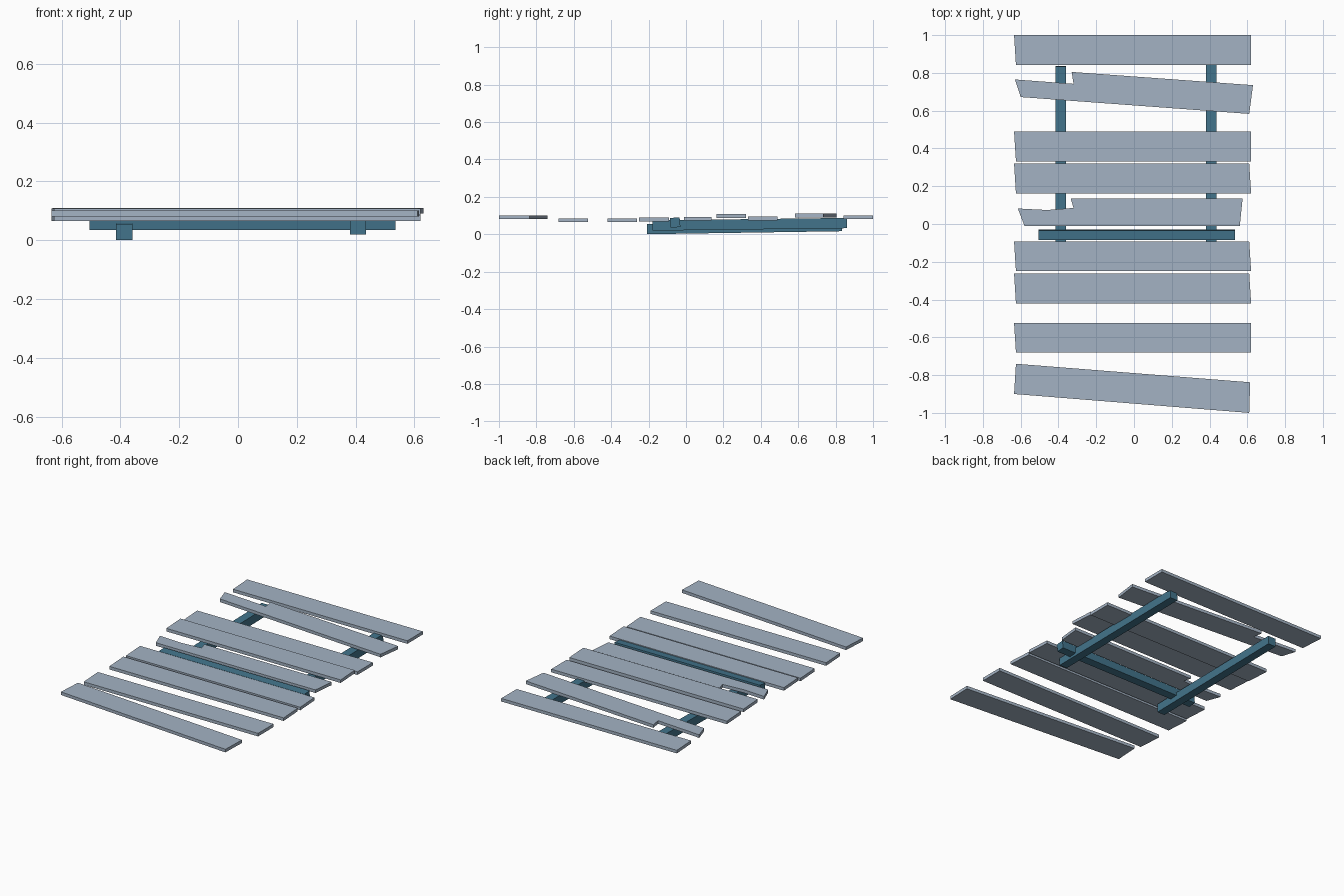
import bpy
import bmesh
from mathutils import Matrix, Vector

cube = bpy.data.objects.get("Cube")
if cube:
    bpy.data.objects.remove(cube, do_unlink=True)


def make_material(name, color):
    mat = bpy.data.materials.new(name)
    mat.use_nodes = True
    mat.diffuse_color = color
    mat.node_tree.nodes["Principled BSDF"].inputs["Base Color"].default_value = color
    return mat


plank_mat = make_material("pale grey blue wood", (0.37, 0.45, 0.55, 1))
beam_mat = make_material("deep teal blue wood", (0.055, 0.175, 0.26, 1))


def finish(name, bm, mat):
    bmesh.ops.recalc_face_normals(bm, faces=bm.faces)
    mesh = bpy.data.meshes.new(name)
    bm.to_mesh(mesh)
    bm.free()
    mesh.materials.append(mat)
    obj = bpy.data.objects.new(name, mesh)
    bpy.context.collection.objects.link(obj)
    return obj


def board(name, outline, z, thick=0.02):
    """Extrude a flat outline upwards into a board."""
    bm = bmesh.new()
    face = bm.faces.new([bm.verts.new((x, y, z)) for x, y in outline])
    up = bmesh.ops.extrude_face_region(bm, geom=[face])["geom"]
    bmesh.ops.translate(bm, vec=(0, 0, thick),
                        verts=[v for v in up if isinstance(v, bmesh.types.BMVert)])
    return finish(name, bm, plank_mat)


def beam(name, start, end, size=0.055, roll=0.0):
    """Square beam running between two centre points."""
    start, end = Vector(start), Vector(end)
    axis = (end - start).normalized()
    side = axis.cross(Vector((0, 0, 1))).normalized()
    turn = Matrix((side, axis, side.cross(axis))).transposed().to_4x4()
    bm = bmesh.new()
    bmesh.ops.create_cube(bm, size=1, matrix=Matrix.Translation((start + end) / 2) @ turn
                          @ Matrix.Rotation(roll, 4, "Y")
                          @ Matrix.Diagonal((size, (end - start).length, size, 1)))
    return finish(name, bm, beam_mat)


# Straight planks: back edge y, underside z, right-hand back corner x
width = 0.158
for i, (y, z, x) in enumerate([
        (1.0, 0.081, 0.62), (0.49, 0.075, 0.62), (0.32, 0.088, 0.61),
        (-0.092, 0.069, 0.61), (-0.262, 0.065, 0.61), (-0.523, 0.065, 0.62)]):
    board(f"plank_{i + 1}", [(-0.635, y), (x, y), (0.62, y - width),
                             (-0.625, y - width)], z)

# Skewed front plank
board("skewed_front_plank", [(-0.625, -0.74), (0.615, -0.838), (0.61, -1.0),
                             (-0.635, -0.9)], 0.081)

# Split planks with a broken-off corner
board("split_back_plank", [(-0.63, 0.765), (-0.32, 0.742), (-0.33, 0.805),
                           (0.63, 0.735), (0.61, 0.583), (-0.6, 0.672)], 0.09)
board("split_middle_plank", [(-0.615, 0.082), (-0.46, 0.074), (-0.32, 0.085), (-0.335, 0.135),
                             (0.575, 0.135), (0.56, -0.01), (-0.58, -0.01)], 0.073)

# Supporting beams beneath
beam("right_rail", (-0.387, -0.208, 0.028), (-0.387, 0.835, 0.044))
beam("left_rail", (0.408, -0.18, 0.047), (0.408, 0.86, 0.06))
beam("cross_beam", (-0.505, -0.058, 0.063), (0.535, -0.058, 0.063), 0.052, 0.08)
